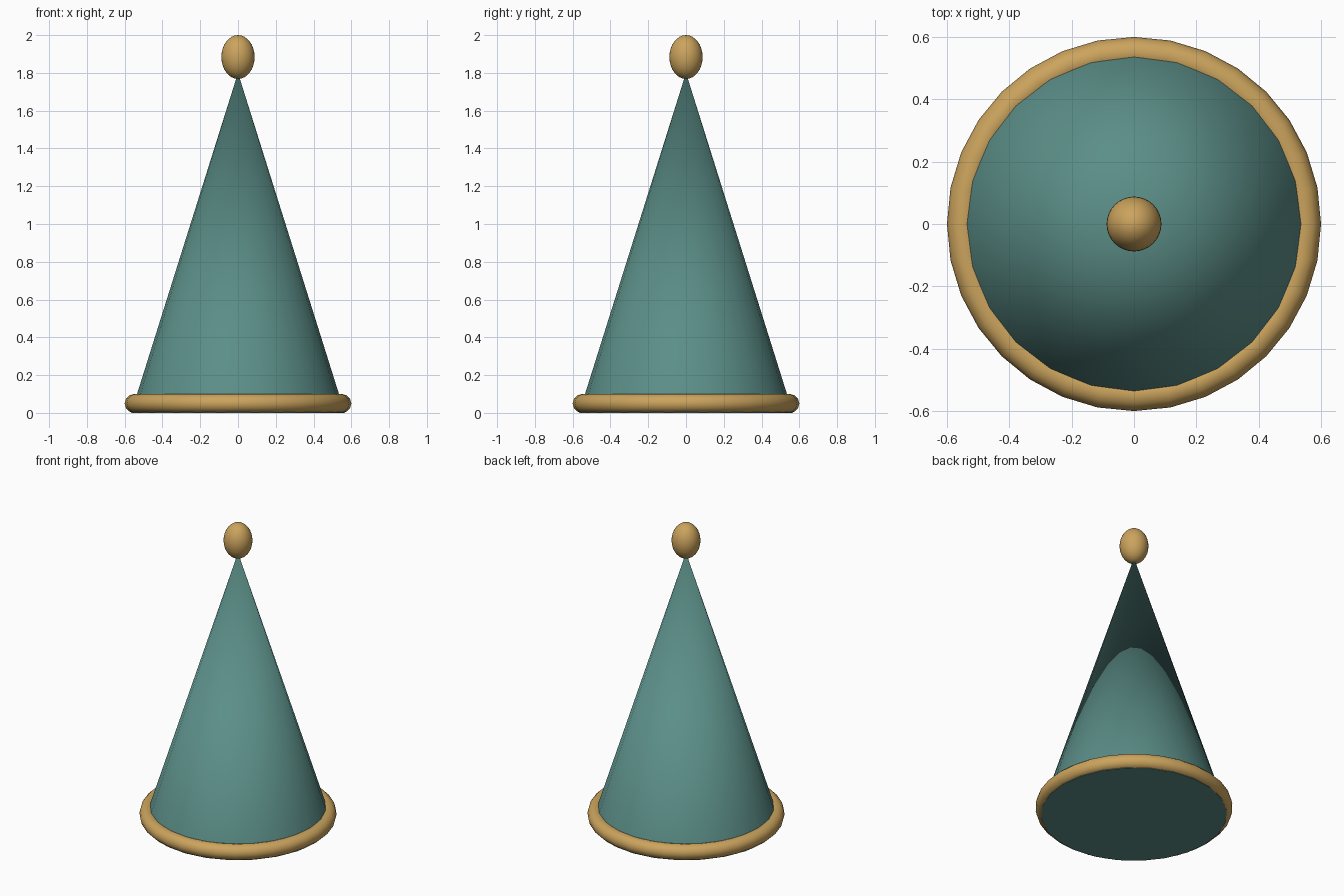
import bpy, math

if "Cube" in bpy.data.objects:
    bpy.data.objects.remove(bpy.data.objects["Cube"])


def material(name, rgb):
    m = bpy.data.materials.new(name)
    m.diffuse_color = (*rgb, 1)
    m.use_nodes = True
    m.node_tree.nodes["Principled BSDF"].inputs["Base Color"].default_value = m.diffuse_color
    return m


teal = material("teal", (0.105, 0.27, 0.245))
gold = material("gold", (0.60, 0.37, 0.11))


def finish(name, mat):
    ob = bpy.context.object
    ob.name = name
    ob.data.materials.append(mat)
    bpy.ops.object.shade_smooth_by_angle(angle=math.radians(40))
    return ob


# Tall cone body with closed bottom
bpy.ops.mesh.primitive_cone_add(vertices=24, radius1=0.566, radius2=0, depth=1.8,
                                location=(0, 0, 0.9))
finish("cone_body", teal)

# Rounded rim around the base
bpy.ops.mesh.primitive_torus_add(major_radius=0.55, minor_radius=0.05,
                                 major_segments=32, minor_segments=12,
                                 location=(0, 0, 0.05))
finish("base_rim", gold)

# Egg-shaped finial on the tip
bpy.ops.mesh.primitive_uv_sphere_add(segments=32, ring_count=16, radius=1,
                                     location=(0, 0, 1.884))
bpy.context.object.scale = (0.088, 0.088, 0.116)
bpy.ops.object.transform_apply(location=False, rotation=False, scale=True)
finish("tip_finial", gold)
